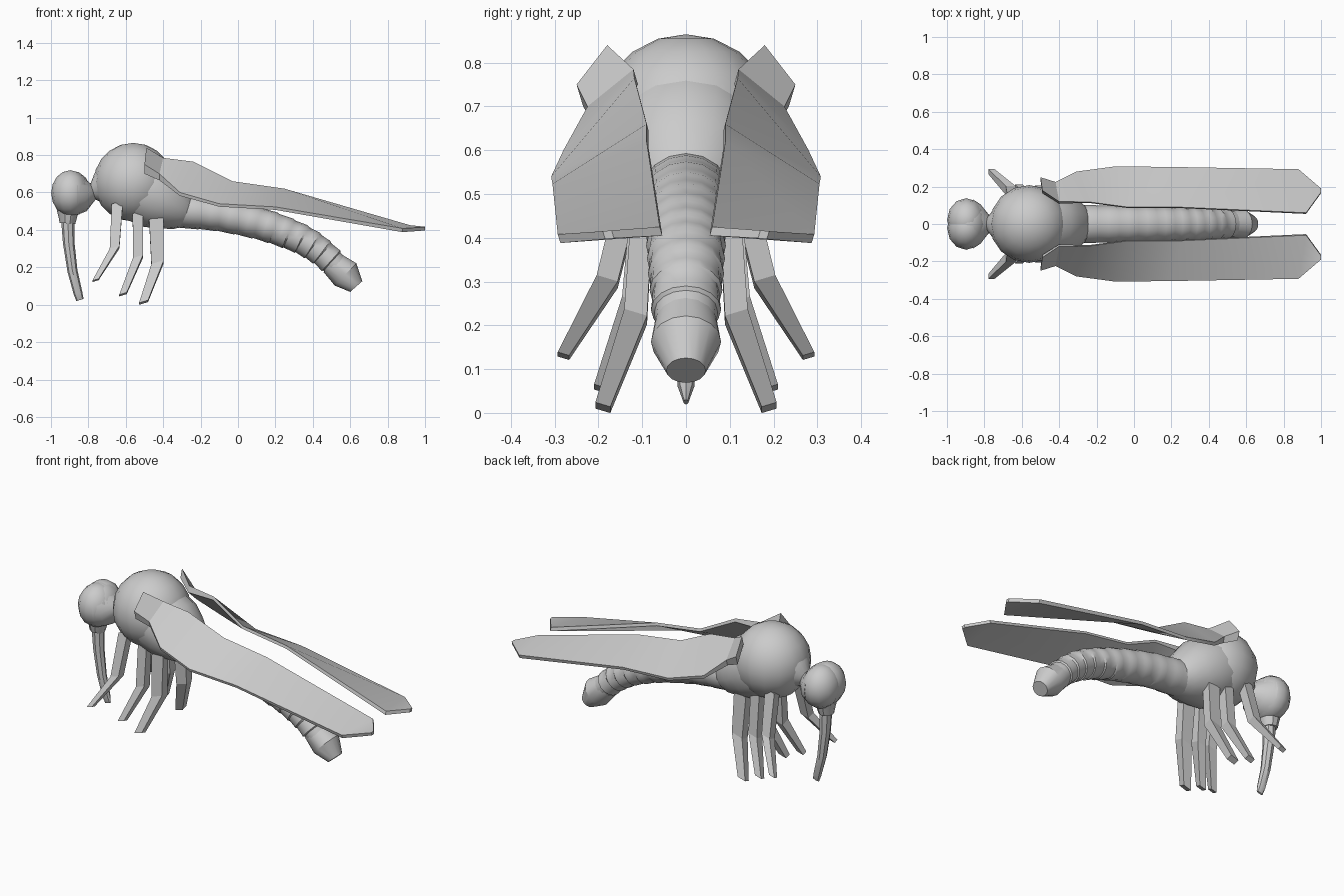
import bpy, bmesh, math
from mathutils import Vector


def finish(name, bm, mirror=False, smooth=None):
    bmesh.ops.recalc_face_normals(bm, faces=bm.faces)
    me = bpy.data.meshes.new(name)
    bm.to_mesh(me)
    bm.free()
    ob = bpy.data.objects.new(name, me)
    bpy.context.collection.objects.link(ob)
    if mirror:
        mod = ob.modifiers.new("Mirror", 'MIRROR')
        mod.use_axis = (False, True, False)
        mod.use_mirror_merge = False
    if smooth:
        bpy.ops.object.select_all(action='DESELECT')
        ob.select_set(True)
        bpy.context.view_layer.objects.active = ob
        bpy.ops.object.shade_smooth_by_angle(angle=math.radians(smooth))
    return ob


def bridge(bm, rings):
    # skin consecutive closed rings and cap both ends
    for a, b in zip(rings, rings[1:]):
        n = len(a)
        for i in range(n):
            bm.faces.new((a[i], a[(i + 1) % n], b[(i + 1) % n], b[i]))
    bm.faces.new(rings[0])
    bm.faces.new(rings[-1])


def tube(name, stations, sides=16, smooth=35):
    # stations: x, z, half width in y, half height across the path
    bm = bmesh.new()
    rings = []
    for k, (x, z, ry, rz) in enumerate(stations):
        a, b = stations[max(k - 1, 0)], stations[min(k + 1, len(stations) - 1)]
        t = Vector((b[0] - a[0], 0, b[1] - a[1])).normalized()
        up = Vector((-t.z, 0, t.x))
        ring = []
        for i in range(sides):
            w = 2 * math.pi * i / sides
            p = Vector((x, 0, z)) + up * rz * math.cos(w)
            p.y = ry * math.sin(w)
            ring.append(bm.verts.new(p))
        rings.append(ring)
    bridge(bm, rings)
    return finish(name, bm, smooth=smooth)


def ball(name, centre, size, u=16, v=10, mirror=False):
    bm = bmesh.new()
    bmesh.ops.create_uvsphere(bm, u_segments=u, v_segments=v, radius=1)
    for vert in bm.verts:
        vert.co = Vector(centre) + vert.co * Vector(size)
    return finish(name, bm, mirror, 35)


def leg(name, points):
    # points: x, y, z, half width in x, half depth in y
    bm = bmesh.new()
    rings = []
    for x, y, z, w, d in points:
        rings.append([bm.verts.new((x + sx * w, y + sy * d, z + 0.3 * sx * w + 0.3 * sy * d))
                      for sx, sy in ((-1, -1), (1, -1), (1, 1), (-1, 1))])
    bridge(bm, rings)
    return finish(name, bm, mirror=True)


# Thorax
ball("thorax", (-0.56, 0, 0.655), (0.212, 0.208, 0.21))
tube("rear_thorax", [(-0.54, 0.64, 0.18, 0.185), (-0.49, 0.61, 0.185, 0.185),
                     (-0.42, 0.575, 0.178, 0.18), (-0.36, 0.54, 0.158, 0.15),
                     (-0.30, 0.51, 0.125, 0.115), (-0.27, 0.50, 0.10, 0.09)])

# Neck and head
tube("neck", [(-0.86, 0.595, 0.13, 0.115), (-0.82, 0.595, 0.105, 0.095), (-0.775, 0.605, 0.045, 0.045),
              (-0.74, 0.62, 0.085, 0.085), (-0.69, 0.635, 0.13, 0.12)])
ball("head", (-0.89, 0, 0.595), (0.105, 0.13, 0.122), 12, 8)
ball("eye", (-0.897, 0.022, 0.597), (0.102, 0.116, 0.122), 12, 8, mirror=True)

# Mouthparts
tube("mouth_collar", [(-0.91, 0.51, 0.06, 0.06), (-0.91, 0.47, 0.052, 0.05),
                      (-0.912, 0.435, 0.042, 0.042)], 10)
tube("proboscis", [(-0.91, 0.46, 0.034, 0.036), (-0.905, 0.33, 0.03, 0.031), (-0.885, 0.18, 0.025, 0.027),
                   (-0.855, 0.06, 0.019, 0.024), (-0.845, 0.025, 0.006, 0.02)], 8)

# Ringed abdomen: smooth at first, then each segment flares and steps in
spine = [(-0.31, 0.505, 0.104), (-0.20, 0.495, 0.101), (-0.10, 0.483, 0.099), (0.0, 0.462, 0.097),
         (0.10, 0.438, 0.095), (0.19, 0.41, 0.093), (0.27, 0.38, 0.091), (0.34, 0.35, 0.089),
         (0.40, 0.315, 0.087), (0.45, 0.278, 0.083), (0.50, 0.233, 0.080), (0.53, 0.205, 0.07)]
rings = []
for k, ((x0, z0, r0), (x1, z1, r1)) in enumerate(zip(spine, spine[1:])):
    dip = 0.98 - 0.007 * k
    for f, s in ((0.06, dip), (0.55, (1 + dip) / 2), (0.95, 1.0)):
        r = (r0 + (r1 - r0) * f) * s
        rings.append((x0 + (x1 - x0) * f, z0 + (z1 - z0) * f, r, r * 0.92))
tube("abdomen", rings)
tube("tail_tip", [(0.50, 0.225, 0.068, 0.066), (0.575, 0.162, 0.08, 0.083), (0.632, 0.097, 0.045, 0.043)], 16, 30)

# Wings: inner and outer edge points, then drop to the underside
edges = [((-0.49, 0.18, 0.84), (-0.50, 0.25, 0.75), 0.05),
         ((-0.40, 0.12, 0.785), (-0.42, 0.225, 0.70), 0.035),
         ((-0.24, 0.118, 0.765), (-0.31, 0.28, 0.60), 0.018),
         ((-0.03, 0.09, 0.66), (-0.10, 0.308, 0.54), 0.016),
         ((0.25, 0.09, 0.62), (0.20, 0.305, 0.523), 0.016),
         ((0.92, 0.06, 0.425), (0.88, 0.293, 0.408), 0.02),
         ((1.0, 0.17, 0.417), (1.0, 0.19, 0.415), 0.018)]
bm = bmesh.new()
rings = []
for a, b, drop in edges:
    a, b, off = Vector(a), Vector(b), Vector((0, -0.3 * drop, -drop))
    rings.append([bm.verts.new(p) for p in (a, b, b + off, a + off)])
bridge(bm, rings)
finish("wing", bm, mirror=True, smooth=25)

# Legs
leg("front_leg", [(-0.645, 0.12, 0.54, 0.03, 0.025), (-0.66, 0.18, 0.30, 0.026, 0.024),
                  (-0.762, 0.28, 0.13, 0.017, 0.013)])
leg("middle_leg", [(-0.535, 0.10, 0.50, 0.028, 0.024), (-0.535, 0.12, 0.25, 0.027, 0.026),
                   (-0.615, 0.195, 0.055, 0.02, 0.015)])
leg("rear_leg", [(-0.437, 0.10, 0.46, 0.038, 0.024), (-0.43, 0.115, 0.22, 0.033, 0.026),
                 (-0.505, 0.19, 0.012, 0.024, 0.017)])
